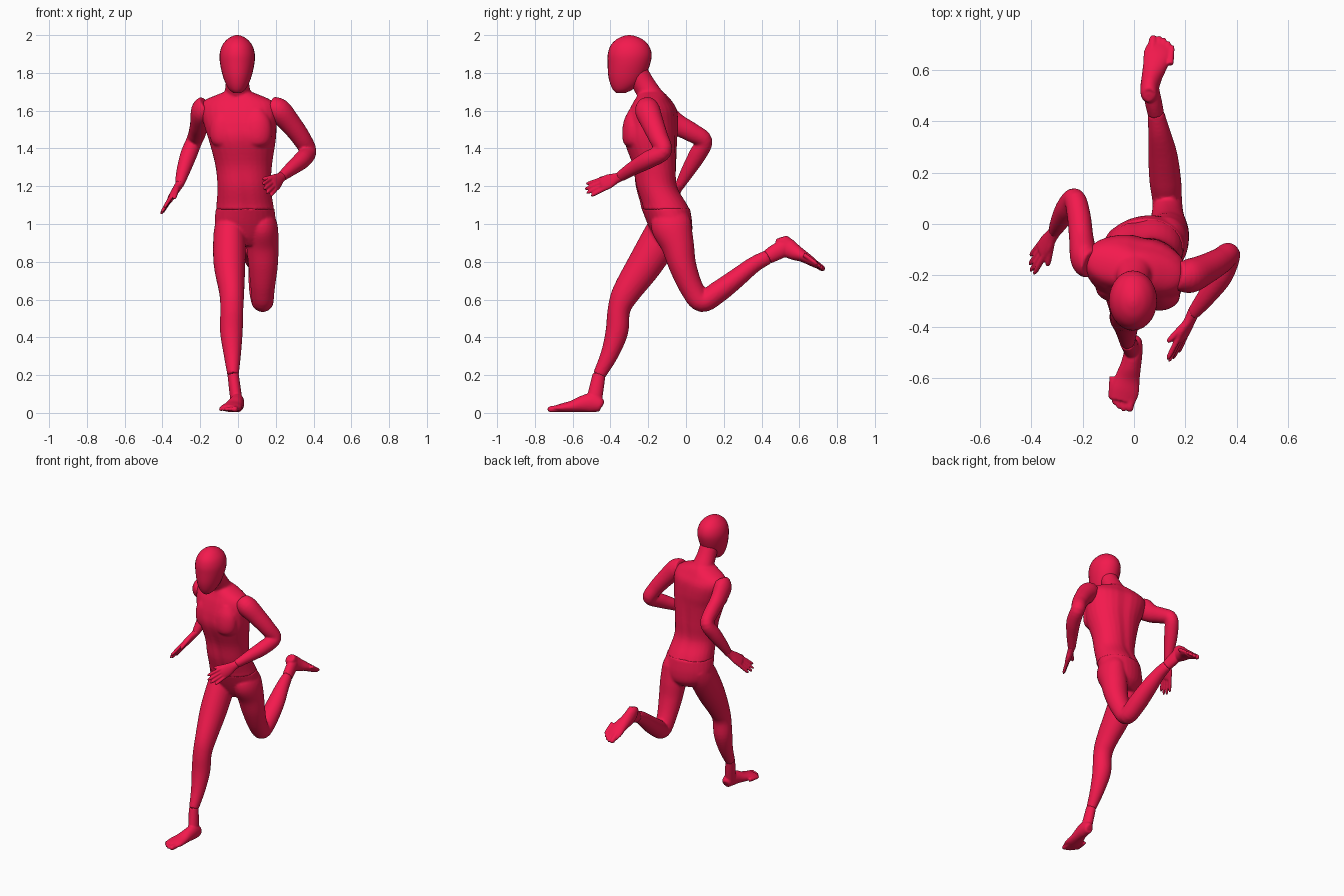
import bpy, bmesh, math
from mathutils import Vector, Matrix

red = bpy.data.materials.new("crimson")
red.diffuse_color = (0.9, 0.01, 0.075, 1)
X, Z = Vector((1, 0, 0)), Vector((0, 0, 1))


def spline(secs, k):
    """Catmull-Rom interpolation of section tuples."""
    out = []
    for i in range(len(secs) - 1):
        p = [secs[max(0, min(len(secs) - 1, i + j))] for j in (-1, 0, 1, 2)]
        for s in range(k):
            t = s / k
            out.append([0.5 * (2 * b + (c - a) * t + (2 * a - 5 * b + 4 * c - d) * t * t
                               + (3 * b - a - 3 * c + d) * t ** 3) for a, b, c, d in zip(*p)])
    out.append(list(secs[-1]))
    return out


def loft(bm, secs, side=X, normal=None, groove=0, power=1.0, n=28, k=5):
    """Skin ellipses (x, y, z, half width, half depth[, twist]) along a path."""
    secs = spline(secs, k)
    pts = [Vector(s[:3]) for s in secs]
    rings = []
    for i, s in enumerate(secs):
        t = normal or (pts[min(i + 1, len(pts) - 1)] - pts[max(i - 1, 0)]).normalized()
        w = Matrix.Rotation(math.radians(s[5]), 3, 'Z') @ side if len(s) > 5 else side
        u = (w - t * w.dot(t)).normalized()
        v = t.cross(u)
        ring = []
        for j in range(n):
            c, q = math.cos(2 * math.pi * j / n), math.sin(2 * math.pi * j / n)
            dent = 1 - groove * math.exp(-c * c / 0.03)
            c, q = [math.copysign(abs(e) ** power, e) for e in (c, q)]
            ring.append(bm.verts.new(pts[i] + u * c * s[3] + v * q * s[4] * dent))
        rings.append(ring)
    for a, b in zip(rings, rings[1:]):
        for j in range(n):
            bm.faces.new((a[j], a[(j + 1) % n], b[(j + 1) % n], b[j]))
    bm.faces.new(rings[0][::-1])
    bm.faces.new(rings[-1])


def digit(bm, a, b, r):
    """Rounded finger or toe from a to b."""
    a, b = Vector(a), Vector(b)
    loft(bm, [(*a.lerp(b, f), r * g, r * g) for f, g in
              ((0, 1.1), (.5, 1), (.82, .9), (.95, .6), (1, .2))],
         side=Vector((.9, .2, .4)), n=12, k=2)


def finish(name, bm, voxel=0.0, smooth=3):
    bmesh.ops.recalc_face_normals(bm, faces=bm.faces)
    for f in bm.faces:
        f.smooth = True
    me = bpy.data.meshes.new(name)
    bm.to_mesh(me)
    bm.free()
    me.materials.append(red)
    ob = bpy.data.objects.new(name, me)
    bpy.context.collection.objects.link(ob)
    if voxel:
        m = ob.modifiers.new("blend", 'REMESH')
        m.mode, m.voxel_size, m.use_smooth_shade = 'VOXEL', voxel, True
        m = ob.modifiers.new("soften", 'SMOOTH')
        m.factor, m.iterations = 0.5, smooth
    return ob


# Head
bm = bmesh.new()
loft(bm, [(-.004, -.345, 1.694, .02, .025), (-.004, -.335, 1.712, .042, .052),
          (-.004, -.322, 1.745, .062, .08), (-.004, -.312, 1.79, .078, .1),
          (-.004, -.302, 1.85, .091, .113), (-.004, -.298, 1.9, .093, .116),
          (-.004, -.298, 1.945, .08, .101), (-.004, -.299, 1.978, .053, .068),
          (-.004, -.3, 1.995, .024, .03), (-.004, -.3, 2.0, .004, .005)], normal=Z)
finish("head", bm)

# Torso and neck
bm = bmesh.new()
loft(bm, [(.038, -.108, 1.075, .155, .128, 10), (.036, -.12, 1.11, .15, .122, 8),
          (.033, -.157, 1.2, .142, .111, 4), (.03, -.167, 1.31, .15, .118, -2),
          (.023, -.187, 1.44, .177, .14, -8), (.013, -.183, 1.52, .193, .139, -11),
          (.005, -.174, 1.6, .205, .122, -11), (.0, -.175, 1.65, .185, .095, -11),
          (0, -.18, 1.685, .11, .075, -8), (0, -.187, 1.705, .055, .06, -5)],
     normal=Z, groove=.06, power=.93)
loft(bm, [(0, -.16, 1.64, .08, .065), (-.003, -.222, 1.735, .063, .06), (-.004, -.27, 1.82, .06, .06)])
for s in (-1, 1):  # chest muscles
    loft(bm, [(.015 + s * .085, -.262 - s * .016, z, a, b) for z, a, b in
              ((1.4, .02, .015), (1.425, .065, .05), (1.48, .08, .06), (1.55, .07, .05), (1.61, .03, .02))], normal=Z)
finish("torso", bm, .008)

# Pelvis and legs
bm = bmesh.new()
loft(bm, [(.038, -.108, 1.085, .156, .128, 10), (.038, -.085, 1.0, .163, .116, 12),
          (.04, -.07, .93, .14, .095, 12), (.04, -.07, .885, .085, .06, 12)], normal=Z)
loft(bm, [(-.04, -.085, 1.02, .075, .09), (-.045, -.125, .94, .085, .1), (-.045, -.215, .79, .084, .093),
          (-.033, -.318, .635, .066, .074), (-.033, -.355, .545, .061, .06), (-.035, -.366, .43, .06, .06),
          (-.03, -.405, .31, .046, .047), (-.026, -.46, .2, .03, .034)])
loft(bm, [(.12, -.085, 1.03, .075, .1), (.127, -.075, .98, .084, .107), (.13, -.045, .89, .085, .088),
          (.133, -.018, .78, .078, .073), (.131, .03, .66, .064, .062), (.13, .085, .59, .058, .057),
          (.122, .17, .64, .062, .058), (.112, .27, .715, .057, .051), (.098, .36, .785, .043, .043),
          (.085, .435, .826, .032, .038)])
finish("legs", bm, .008)


# Feet: one shape, the second copy mirrored and tipped up behind
def foot(name, ankle, M):
    bm = bmesh.new()
    loft(bm, [(0, -.442, .038, .012, .014), (0, -.452, .042, .03, .036), (-.003, -.5, .053, .036, .05),
              (-.012, -.55, .047, .04, .043), (-.025, -.6, .035, .048, .031),
              (-.036, -.65, .028, .056, .024), (-.044, -.69, .025, .05, .015)])
    for x0, x1, y, r in ((-.012, -.018, -.733, .018), (-.036, -.041, -.732, .013), (-.055, -.06, -.722, .012),
                         (-.071, -.077, -.706, .011), (-.084, -.092, -.685, .011)):
        digit(bm, (x0, y + .09, .026), (x1, y, .018), r)
    bmesh.ops.transform(bm, matrix=M, verts=bm.verts)
    loft(bm, ankle)
    finish(name, bm, .005, 2)


foot("front_foot", [(-.026, -.46, .205, .03, .034), (-.018, -.472, .14, .031, .038), (-.008, -.488, .06, .032, .042)],
     Matrix.Identity(4))
foot("back_foot", [(.085, .432, .825, .032, .038), (.076, .475, .85, .033, .044), (.066, .525, .875, .032, .046)],
     Matrix(((-1, 0, 0, .058), (0, -.766, -.643, .184), (0, .643, -.766, 1.241), (0, 0, 0, 1))))


# Arms
def arm(name, secs):
    bm = bmesh.new()
    loft(bm, secs)
    finish(name, bm, .007)


arm("left_arm", [(.17, -.2, 1.62, .055, .055), (.215, -.203, 1.6, .066, .067), (.275, -.178, 1.535, .057, .06),
                 (.335, -.145, 1.455, .05, .052), (.37, -.12, 1.385, .045, .045), (.34, -.2, 1.34, .046, .047),
                 (.285, -.28, 1.295, .037, .038), (.23, -.35, 1.25, .025, .028)])
arm("right_arm", [(-.165, -.155, 1.63, .055, .055), (-.193, -.135, 1.6, .055, .07), (-.205, -.06, 1.535, .048, .058),
                  (-.215, .03, 1.485, .046, .051), (-.232, .095, 1.44, .043, .045), (-.262, .06, 1.365, .044, .046),
                  (-.29, .01, 1.28, .036, .037), (-.31, -.03, 1.21, .025, .026)])


# Hands: palm, four fingers, thumb
def hand(name, wrist, tip, spread, thumb):
    bm = bmesh.new()
    wrist, tip, spread = Vector(wrist), Vector(tip), Vector(spread)
    d = tip - wrist
    spread = (spread - d * spread.dot(d) / d.length_squared).normalized()
    loft(bm, [(*(wrist + d * f), a, b) for f, a, b in
              ((-.06, .026, .024), (.1, .029, .021), (.3, .041, .019), (.48, .042, .016), (.55, .036, .01))],
         side=spread)
    for i, length in enumerate((.86, .97, 1.0, .94)):
        o = i - 1.5
        digit(bm, wrist + d * .45 + spread * o * .02, wrist + d * length + spread * o * .026, .0105)
    digit(bm, wrist + d * .15 + spread * .015, thumb, .013)
    finish(name, bm, .0045, 2)


hand("left_hand", (.23, -.35, 1.25), (.142, -.535, 1.172), (-.45, -.15, .88), (.13, -.462, 1.238))
hand("right_hand", (-.31, -.03, 1.21), (-.408, -.175, 1.055), (.3, -.75, .6), (-.338, -.165, 1.135))
